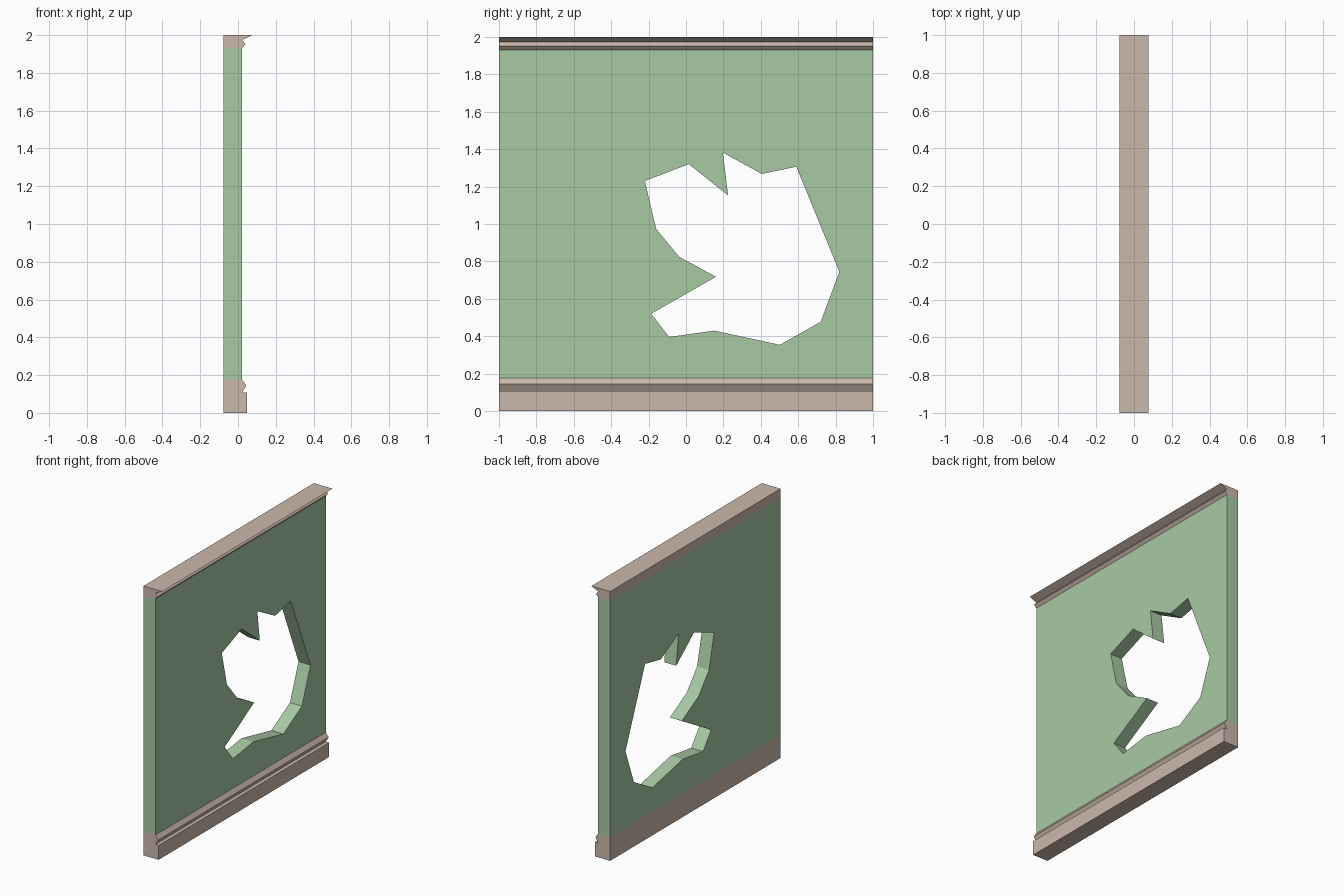
import bpy, bmesh
from mathutils import Vector

if "Cube" in bpy.data.objects:
    bpy.data.objects.remove(bpy.data.objects["Cube"])

BACK, FACE = -0.077, 0.021       # wall thickness range in x
LOW, HIGH = 0.177, 1.931         # heights where panel meets trims


def material(name, rgb):
    m = bpy.data.materials.new(name)
    m.diffuse_color = (*rgb, 1)
    m.use_nodes = True
    m.node_tree.nodes["Principled BSDF"].inputs["Base Color"].default_value = m.diffuse_color
    return m


def extruded(name, loops, shift, mat):
    """Fill closed loops (later ones are holes), extrude, open the hidden joints."""
    bm = bmesh.new()
    edges = []
    for loop in loops:
        vs = [bm.verts.new(p) for p in loop]
        edges += [bm.edges.new((a, b)) for a, b in zip(vs, vs[1:] + vs[:1])]
    if len(loops) == 1:
        bm.faces.new(vs)
    else:
        bmesh.ops.triangle_fill(bm, edges=edges, use_beauty=True)
    ext = bmesh.ops.extrude_face_region(bm, geom=bm.faces[:], use_keep_orig=True)
    bmesh.ops.translate(bm, vec=Vector(shift),
                        verts=[g for g in ext["geom"] if isinstance(g, bmesh.types.BMVert)])
    bmesh.ops.recalc_face_normals(bm, faces=bm.faces[:])
    joints = [f for f in bm.faces
              if any(all(abs(v.co.z - h) < 1e-4 for v in f.verts) for h in (LOW, HIGH))]
    bmesh.ops.delete(bm, geom=joints, context='FACES_ONLY')
    me = bpy.data.meshes.new(name)
    bm.to_mesh(me)
    bm.free()
    me.materials.append(mat)
    ob = bpy.data.objects.new(name, me)
    bpy.context.collection.objects.link(ob)
    return ob


green = material("wall_paint", (0.39, 0.59, 0.37))
wood = material("trim_wood", (0.60, 0.48, 0.41))

# Wall panel with a jagged broken hole
rect = [(-1, LOW), (1, LOW), (1, HIGH), (-1, HIGH)]
hole = [(-0.22, 1.23), (0.015, 1.32), (0.225, 1.153), (0.197, 1.382), (0.405, 1.268),
        (0.59, 1.306), (0.82, 0.744), (0.72, 0.477), (0.502, 0.354), (0.15, 0.43),
        (-0.09, 0.396), (-0.186, 0.52), (0.16, 0.718), (-0.037, 0.825), (-0.16, 0.975)]
extruded("wall_panel", [[(BACK, y, z) for y, z in loop] for loop in (rect, hole)],
         (FACE - BACK, 0, 0), green)

# Baseboard with small bead above it
base = [(BACK, 0), (0.048, 0), (0.048, 0.107), (FACE, 0.107), (0.044, 0.145),
        (FACE, LOW), (BACK, LOW)]
extruded("baseboard", [[(x, -1, z) for x, z in base]], (0, 2, 0), wood)

# Crown moulding with bead and sloping lip
crown = [(BACK, HIGH), (FACE, HIGH), (0.040, 1.951), (FACE, 1.974), (0.077, 2), (BACK, 2)]
extruded("crown_moulding", [[(x, -1, z) for x, z in crown]], (0, 2, 0), wood)
